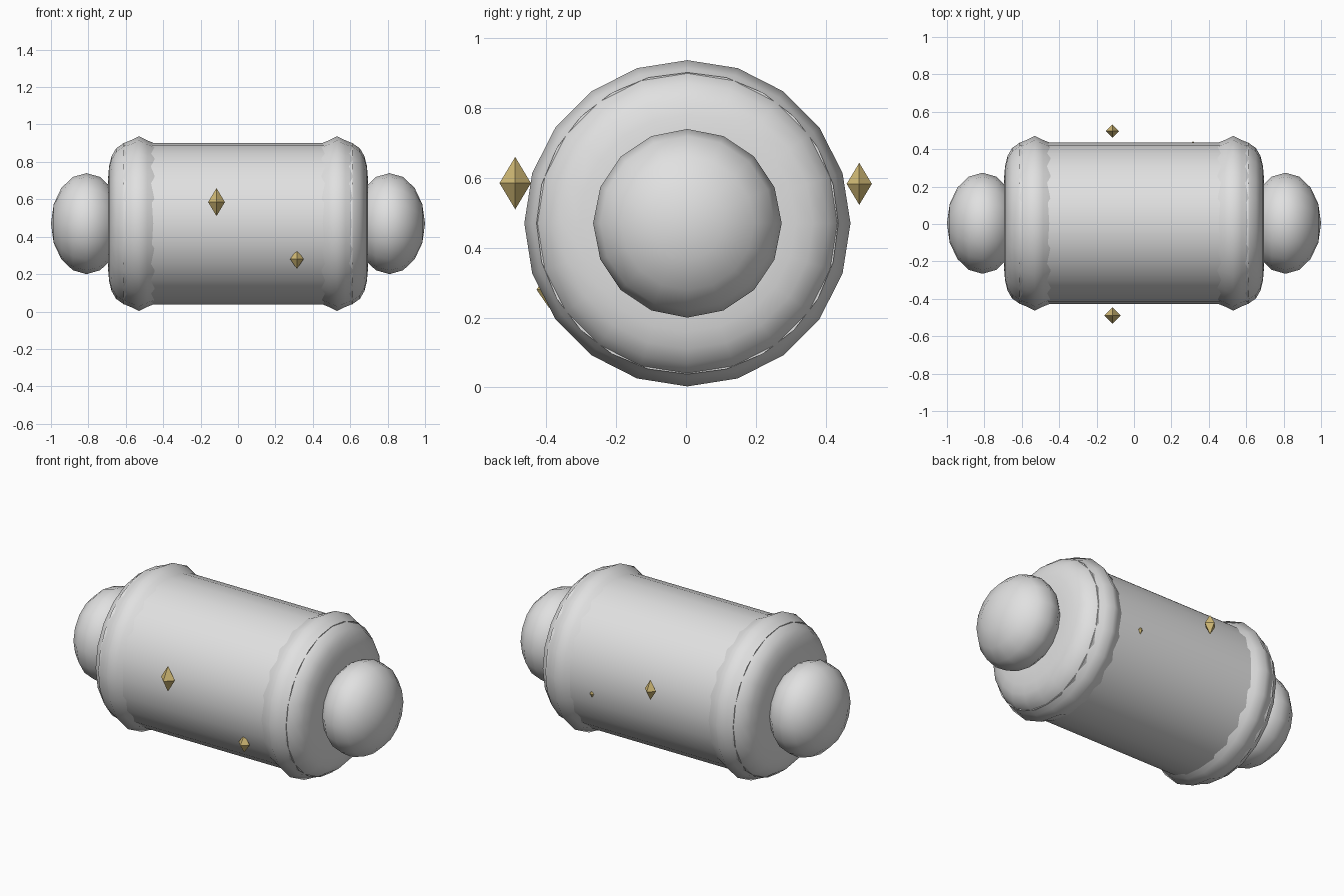
import bpy, bmesh, math
from mathutils import Matrix, Vector

if "Cube" in bpy.data.objects:
    bpy.data.objects.remove(bpy.data.objects["Cube"])

CENTRE = Vector((0, 0.004, 0.47))


def material(name, rgb):
    mat = bpy.data.materials.new(name)
    mat.use_nodes = True
    colour = (*rgb, 1)
    mat.diffuse_color = colour
    mat.node_tree.nodes["Principled BSDF"].inputs["Base Color"].default_value = colour
    return mat


grey = material("light_grey", (0.75, 0.75, 0.75))
gold = material("pale_gold", (0.64, 0.49, 0.18))


def finish(name, bm, mat, smooth=None):
    bmesh.ops.recalc_face_normals(bm, faces=bm.faces)
    mesh = bpy.data.meshes.new(name)
    bm.to_mesh(mesh)
    bm.free()
    obj = bpy.data.objects.new(name, mesh)
    bpy.context.collection.objects.link(obj)
    mesh.materials.append(mat)
    if smooth:
        bpy.ops.object.select_all(action="DESELECT")
        obj.select_set(True)
        bpy.context.view_layer.objects.active = obj
        bpy.ops.object.shade_smooth_by_angle(angle=math.radians(smooth))
    return obj


def lathe(name, profile, sides, x, smooth):
    """Spin (x, radius) points around the long axis; both ends lie on the axis."""
    bm = bmesh.new()
    verts = [bm.verts.new(CENTRE + Vector((x + px, 0, r))) for px, r in profile]
    edges = [bm.edges.new(pair) for pair in zip(verts, verts[1:])]
    bmesh.ops.spin(bm, geom=verts + edges, cent=CENTRE, axis=(1, 0, 0),
                   angle=math.tau, steps=sides)
    bmesh.ops.remove_doubles(bm, verts=bm.verts, dist=0.0005)
    return finish(name, bm, grey, smooth)


# Barrel
lathe("barrel", [(-0.613, 0), (-0.613, 0.432), (0.613, 0.432), (0.613, 0)], 24, 0, 40)

# Padded end rings with a raised crest, and flattened round knobs
half = [(0.165, 0), (0.165, 0.24), (0.159, 0.31), (0.146, 0.36),
        (0.122, 0.402), (0.082, 0.43), (0.045, 0.445)]
ring = [(-x, r) for x, r in half] + [(0, 0.467)] + half[::-1]
arc = [math.pi * i / 8 for i in range(9)]
knob = [(-0.19 * math.cos(a), 0.27 * math.sin(a)) for a in arc]
for side, s in (("left", 1), ("right", -1)):
    lathe(side + "_end_ring", ring, 20, s * 0.53, 60)
    lathe(side + "_knob", knob, 16, s * 0.81, 60)

# Small gold diamonds: position, half width, half height
diamonds = {
    "front_large_diamond": ((-0.115, -0.489, 0.585), 0.045, 0.075),
    "front_small_diamond": ((0.315, -0.392, 0.28), 0.036, 0.052),
    "back_large_diamond": ((-0.115, 0.496, 0.583), 0.036, 0.06),
    "back_small_diamond": ((0.315, 0.415, 0.42), 0.028, 0.04),
}
for name, (place, w, h) in diamonds.items():
    bm = bmesh.new()
    for tip in (1, -1):
        bmesh.ops.create_cone(bm, segments=4, radius1=w, radius2=0, depth=h,
                              matrix=Matrix.Diagonal((1, 1, tip, 1))
                              @ Matrix.Translation((0, 0, h / 2)))
    bmesh.ops.remove_doubles(bm, verts=bm.verts, dist=0.0005)
    # Align the corners with the main axes
    if min(abs(v.co.x) for v in bm.verts if abs(v.co.z) < 0.001) > 0.01:
        bmesh.ops.rotate(bm, verts=bm.verts, cent=(0, 0, 0),
                         matrix=Matrix.Rotation(math.pi / 4, 3, "Z"))
    bmesh.ops.translate(bm, verts=bm.verts, vec=place)
    finish(name, bm, gold)
